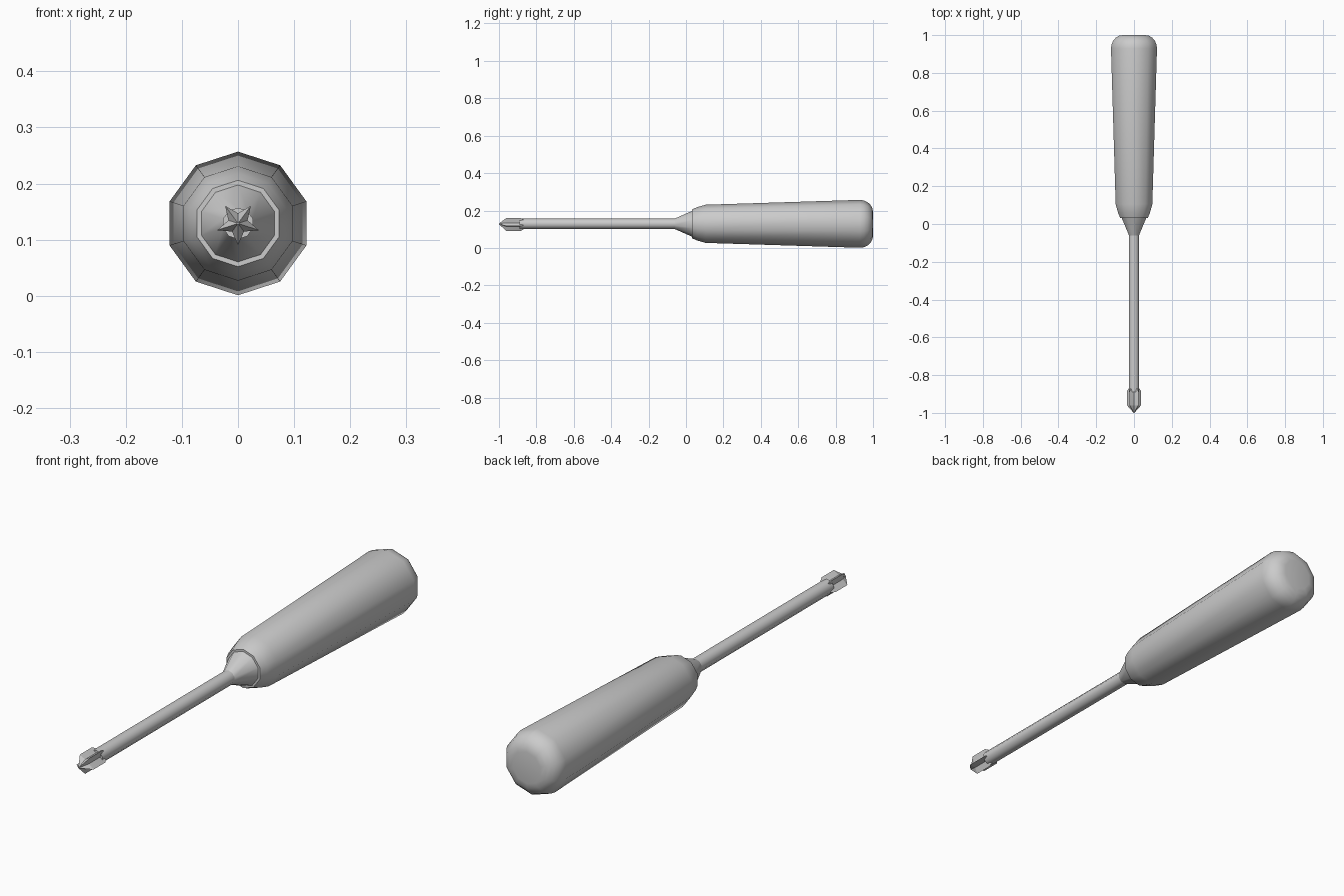
import bpy, bmesh, math

if "Cube" in bpy.data.objects:
    bpy.data.objects.remove(bpy.data.objects["Cube"])

CZ = 0.129   # height of the tool axis
SIDES = 10


def finish(name, bm, angle):
    bmesh.ops.remove_doubles(bm, verts=bm.verts, dist=1e-5)
    bmesh.ops.recalc_face_normals(bm, faces=bm.faces)
    mesh = bpy.data.meshes.new(name)
    bm.to_mesh(mesh)
    bm.free()
    ob = bpy.data.objects.new(name, mesh)
    bpy.context.collection.objects.link(ob)
    bpy.ops.object.select_all(action='DESELECT')
    ob.select_set(True)
    bpy.context.view_layer.objects.active = ob
    bpy.ops.object.shade_smooth_by_angle(angle=math.radians(angle))
    return ob


def loft(name, sections, angle):
    """Skin rings along y; each section is (y, list of radii around the axis)."""
    bm = bmesh.new()
    rings = []
    for y, radii in sections:
        n = len(radii)
        ring = []
        for i, r in enumerate(radii):
            a = -math.pi / 2 + 2 * math.pi * i / n
            ring.append(bm.verts.new((r * math.cos(a), y, CZ + r * math.sin(a))))
        rings.append(ring)
    for a, b in zip(rings, rings[1:]):
        for i in range(len(a)):
            j = (i + 1) % len(a)
            bm.faces.new((a[i], a[j], b[j], b[i]))
    bm.faces.new(rings[0])
    bm.faces.new(rings[-1])
    return finish(name, bm, angle)


def lathe(name, profile, angle=42):
    return loft(name, [(y, [r] * SIDES) for y, r in profile], angle)


def star(outer, inner):
    return [outer, inner] * 5


# Handle: chamfered nose, slight flare, rounded butt
butt = [(0.93 + 0.07 * math.sin(t), 0.063 + 0.065 * math.cos(t))
        for t in (math.radians(18 * k) for k in range(6))]
lathe("handle", [(0.032, 0.077), (0.06, 0.089), (0.105, 0.102)] + butt)

# Tapered collar and round shaft
lathe("collar", [(-0.06, 0.028), (0.04, 0.072)])
lathe("shaft", [(-0.89, 0.028), (-0.05, 0.028)])

# Five-winged bit with a pointed end
loft("bit", [(-1.0, star(0.002, 0.0015)), (-0.96, star(0.039, 0.018)),
             (-0.885, star(0.039, 0.018)), (-0.87, star(0.030, 0.018))], 20)
